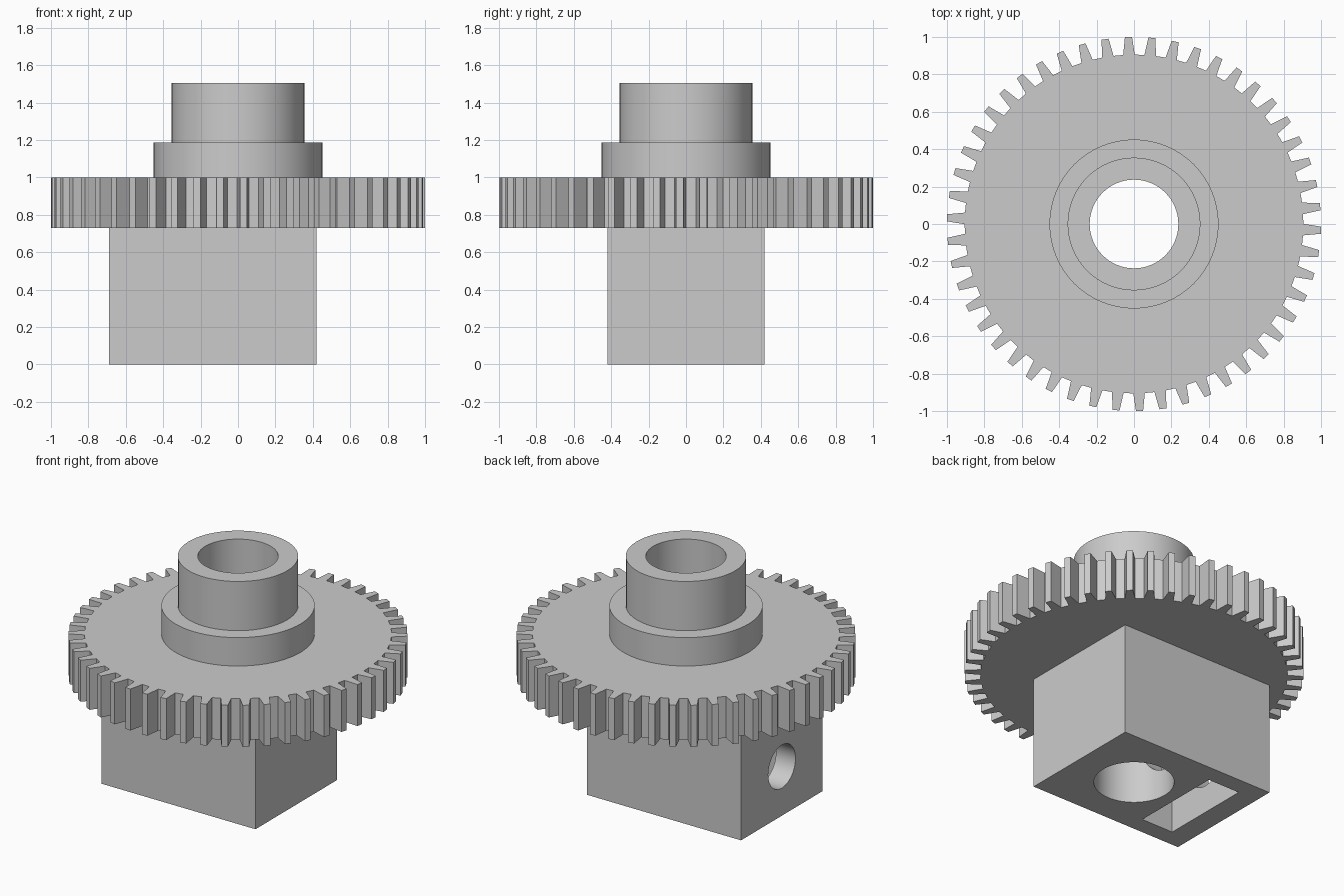
import bpy, bmesh, math
from mathutils import Matrix, Vector

if "Cube" in bpy.data.objects:
    bpy.data.objects.remove(bpy.data.objects["Cube"], do_unlink=True)

grey = bpy.data.materials.new("plain grey")
grey.use_nodes = True
grey.diffuse_color = (0.6, 0.6, 0.6, 1)
grey.node_tree.nodes["Principled BSDF"].inputs["Base Color"].default_value = (0.6, 0.6, 0.6, 1)


def add_object(name, bm):
    bmesh.ops.recalc_face_normals(bm, faces=bm.faces)
    mesh = bpy.data.meshes.new(name)
    bm.to_mesh(mesh)
    bm.free()
    mesh.materials.append(grey)
    obj = bpy.data.objects.new(name, mesh)
    bpy.context.collection.objects.link(obj)
    return obj


def prism(name, outline, z0, z1):
    bm = bmesh.new()
    face = bm.faces.new([bm.verts.new((x, y, z0)) for x, y in outline])
    walls = bmesh.ops.extrude_face_region(bm, geom=[face])
    top = [v for v in walls["geom"] if isinstance(v, bmesh.types.BMVert)]
    bmesh.ops.translate(bm, verts=top, vec=(0, 0, z1 - z0))
    # the extrude may drop the starting face, so close any open end
    open_edges = [e for e in bm.edges if e.is_boundary]
    if open_edges:
        bmesh.ops.holes_fill(bm, edges=open_edges, sides=0)
    return add_object(name, bm)


def circle(radius, sides=64):
    return [(radius * math.cos(math.tau * i / sides), radius * math.sin(math.tau * i / sides))
            for i in range(sides)]


def box(x0, x1, y):
    return [(x0, -y), (x1, -y), (x1, y), (x0, y)]


def gear_outline(teeth, root, tip, root_half, tip_half, phase):
    points = []
    for i in range(teeth):
        a = phase + math.tau * i / teeth
        out, side = Vector((math.cos(a), math.sin(a))), Vector((-math.sin(a), math.cos(a)))
        for r, w in ((root, -root_half), (tip, -tip_half), (tip, tip_half), (root, root_half)):
            points.append(out * r + side * w)
    return points


# Solid parts
block = prism("mounting_block", box(-0.69, 0.42, 0.42), 0, 0.73)
gear = prism("gear_wheel", gear_outline(50, 0.905, 1.0, 0.031, 0.019, math.radians(-1.9)), 0.73, 1.0)
collar = prism("collar", circle(0.452), 1.0, 1.185)
sleeve = prism("sleeve", circle(0.355), 1.185, 1.505)
parts = [block, gear, collar, sleeve]

# Cutters: shaft bore, nut slot and screw hole
bore = prism("bore_cutter", circle(0.237), -0.2, 1.8)
slot = prism("nut_slot_cutter", box(-0.55, -0.32, 0.305), -0.2, 0.625)
screw = prism("screw_hole_cutter", circle(0.14, 48), 0, 0.8)
screw.data.transform(Matrix.Translation((0, 0, 0.32)) @ Matrix.Rotation(-math.pi / 2, 4, "Y"))
cutters = [bore, slot, screw]


def cut(obj, cutter):
    mod = obj.modifiers.new("cut", "BOOLEAN")
    mod.operation = "DIFFERENCE"
    mod.solver = "EXACT"
    mod.object = cutter
    bpy.context.view_layer.objects.active = obj
    bpy.ops.object.modifier_apply(modifier=mod.name)


for cutter in cutters:
    cutter.hide_render = True
for part in parts:
    cut(part, bore)
cut(block, slot)
cut(block, screw)
for cutter in cutters:
    bpy.data.objects.remove(cutter, do_unlink=True)

# Smooth round walls, sharp edges
bpy.ops.object.select_all(action="DESELECT")
for part in parts:
    part.select_set(True)
bpy.context.view_layer.objects.active = gear
bpy.ops.object.shade_smooth_by_angle(angle=math.radians(25))
